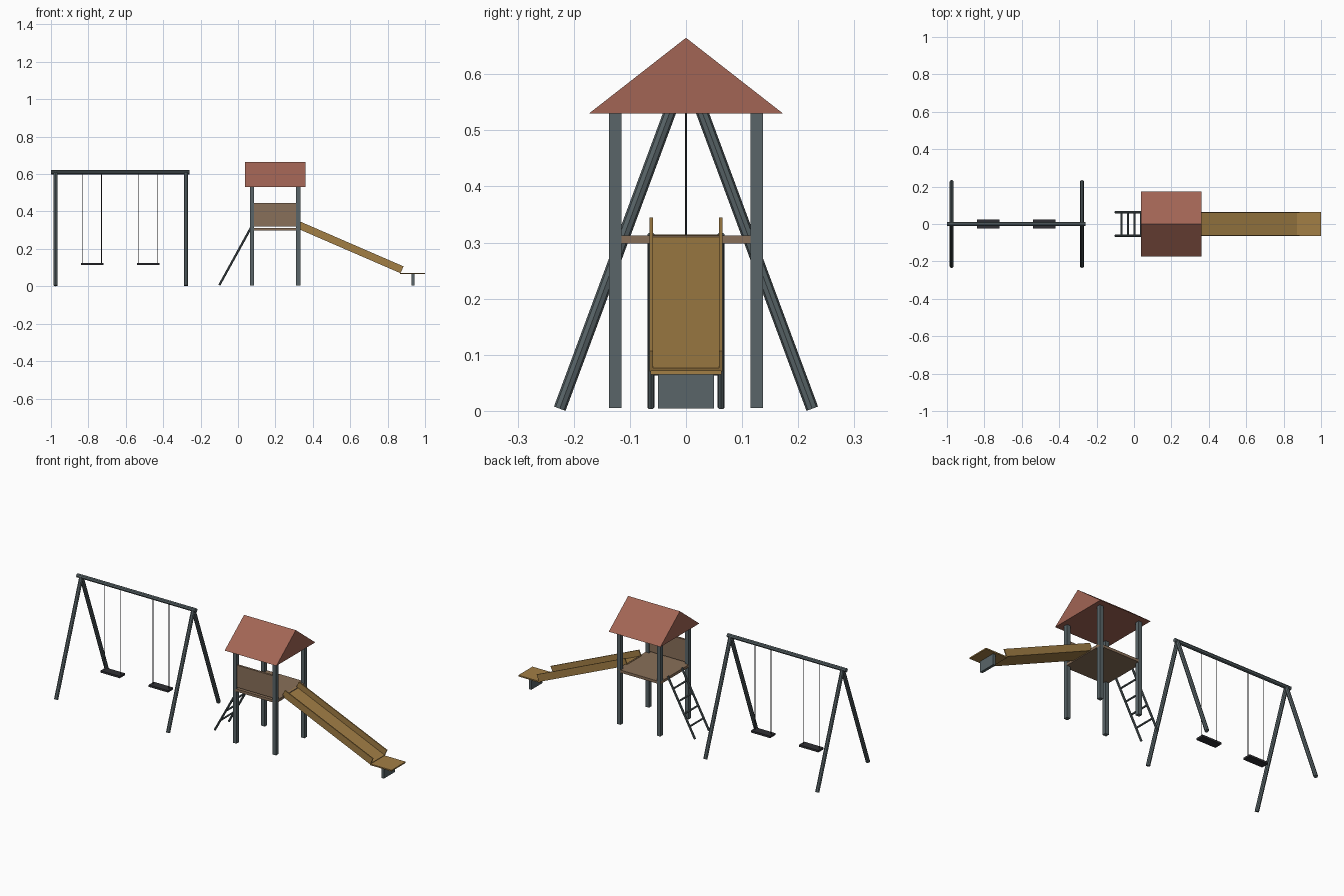
import bpy, math
from mathutils import Vector

if "Cube" in bpy.data.objects:
    bpy.data.objects.remove(bpy.data.objects["Cube"])


def material(name, rgb):
    m = bpy.data.materials.new(name)
    m.diffuse_color = (*rgb, 1)
    m.use_nodes = True
    m.node_tree.nodes["Principled BSDF"].inputs["Base Color"].default_value = m.diffuse_color
    return m


STEEL = material("steel", (0.10, 0.13, 0.14))
WOOD = material("wood", (0.25, 0.16, 0.10))
YELLOW = material("slide_yellow", (0.36, 0.21, 0.06))
RED = material("roof_red", (0.36, 0.13, 0.09))
RUBBER = material("rubber", (0.03, 0.03, 0.035))


def finish(ob, name, mat):
    ob.name = name
    ob.data.materials.append(mat)
    return ob


def box(name, lo, hi, mat):
    lo, hi = Vector(lo), Vector(hi)
    bpy.ops.mesh.primitive_cube_add(size=1, location=(lo + hi) / 2)
    ob = bpy.context.object
    ob.scale = hi - lo
    return finish(ob, name, mat)


def tube(name, a, b, r, mat, sides=8):
    a, b = Vector(a), Vector(b)
    d = b - a
    bpy.ops.mesh.primitive_cylinder_add(vertices=sides, radius=r, depth=d.length, location=(a + b) / 2)
    ob = bpy.context.object
    ob.rotation_euler = d.to_track_quat('Z', 'Y').to_euler()
    return finish(ob, name, mat)


def prism(name, profile, axis, lo, hi, mat):
    """Extrude a 2D profile along x (profile = y,z) or y (profile = x,z)."""
    n = len(profile)
    place = (lambda p, t: (t, *p)) if axis == 'x' else (lambda p, t: (p[0], t, p[1]))
    verts = [place(p, t) for t in (lo, hi) for p in profile]
    faces = [tuple(range(n))[::-1], tuple(range(n, 2 * n))]
    faces += [(i, (i + 1) % n, n + (i + 1) % n, n + i) for i in range(n)]
    if axis == 'y':
        faces = [f[::-1] for f in faces]
    me = bpy.data.meshes.new(name)
    me.from_pydata(verts, [], faces)
    ob = bpy.data.objects.new(name, me)
    bpy.context.collection.objects.link(ob)
    return finish(ob, name, mat)


# Swing frame
tube("swing_top_bar", (-1, 0, 0.61), (-0.26, 0, 0.61), 0.011, STEEL)
for x in (-0.975, -0.278):
    for s in (-1, 1):
        tube("swing_leg", (x, s * 0.225, 0.004), (x, 0, 0.61), 0.011, STEEL)

# Swings
for x in (-0.78, -0.48):
    box("swing_seat", (x - 0.06, -0.023, 0.114), (x + 0.06, 0.023, 0.125), RUBBER)
    for s in (-1, 1):
        tube("swing_rope", (x + s * 0.05, 0, 0.12), (x + s * 0.05, 0, 0.61), 0.002, RUBBER, 6)

# Tower posts, deck, front panel and roof
for x in (0.075, 0.322):
    for y in (-0.126, 0.126):
        box("tower_post", (x - 0.011, y - 0.011, 0.005), (x + 0.011, y + 0.011, 0.535), STEEL)
box("tower_deck", (0.064, -0.137, 0.298), (0.333, 0.137, 0.313), WOOD)
box("tower_front_panel", (0.08, -0.132, 0.32), (0.318, -0.12, 0.445), WOOD)
prism("gable_roof", [(-0.173, 0.53), (0.173, 0.53), (0, 0.665)], 'x', 0.038, 0.36, RED)

# Ladder
foot, head = Vector((-0.1, 0, 0.006)), Vector((0.07, 0, 0.315))
side = Vector((0, 0.0625, 0))
for s in (-1, 1):
    tube("ladder_rail", foot + s * side, head + s * side, 0.006, STEEL)
for i in range(1, 5):
    p = foot.lerp(head, i / 5)
    tube("ladder_rung", p - side, p + side, 0.005, STEEL)

# Slide chute, run-out and its support
top, low = Vector((0.32, 0.308)), Vector((0.869, 0.07))
run = (low - top).normalized()
up = Vector((-run.y, run.x))


def chute(name, height, y0, y1):
    prism(name, [top, low, low + up * height, top + up * height], 'y', y0, y1, YELLOW)


chute("slide_floor", 0.007, -0.065, 0.065)
chute("slide_left_wall", 0.04, 0.059, 0.065)
chute("slide_right_wall", 0.04, -0.065, -0.059)
box("slide_run_out", (0.865, -0.063, 0.065), (1.0, 0.063, 0.072), YELLOW)
box("slide_support", (0.928, -0.05, 0.004), (0.943, 0.05, 0.066), STEEL)

# Bottom foot pads close the tiny gap at ground level
bpy.context.view_layer.update()
low_z = min((o.matrix_world @ v.co).z for o in bpy.data.objects for v in o.data.vertices)
for o in bpy.data.objects:
    o.location.z -= low_z
